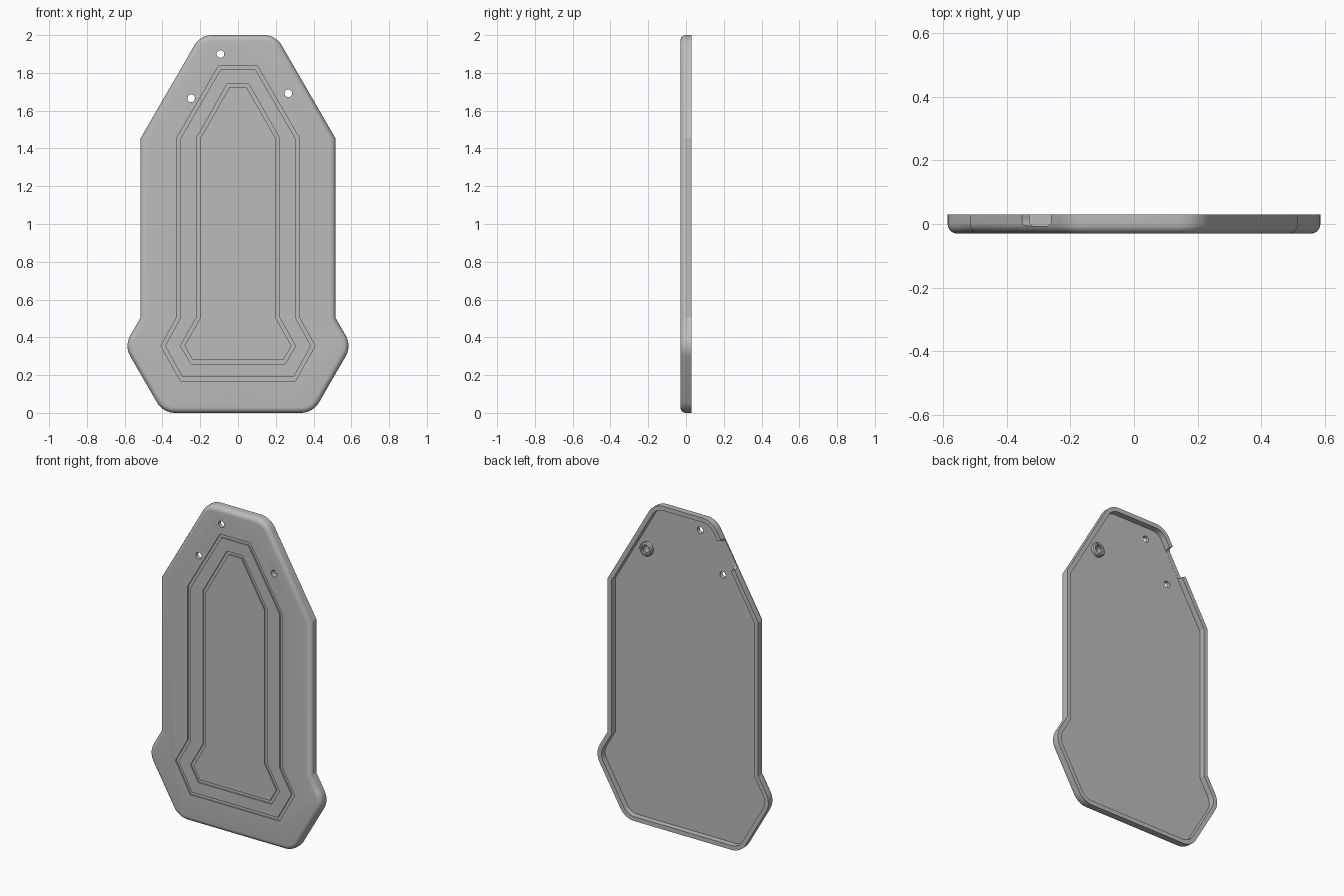
import bpy, bmesh, math
from mathutils import Vector

cube = bpy.data.objects.get("Cube")
if cube:
    bpy.data.objects.remove(cube, do_unlink=True)

FRONT, FLOOR, BACK = -0.03, -0.006, 0.03
WALL, FILLET = 0.027, 0.03

grey = bpy.data.materials.new("plain_grey")
grey.use_nodes = True
grey.diffuse_color = (0.5, 0.5, 0.5, 1)
grey.node_tree.nodes["Principled BSDF"].inputs["Base Color"].default_value = (0.5, 0.5, 0.5, 1)


def mirrored(half):
    """Close a right-hand half outline, listed bottom to top, across x = 0."""
    return [Vector(p) for p in half] + [Vector((-x, z)) for x, z in reversed(half)]


def offset(pts, d):
    """Move a counter-clockwise outline inward by d with mitred corners."""
    out = []
    for i, p in enumerate(pts):
        a = (p - pts[i - 1]).normalized()
        b = (pts[(i + 1) % len(pts)] - p).normalized()
        na, nb = Vector((-a.y, a.x)), Vector((-b.y, b.x))
        out.append(p + (na + nb) * (d / (1 + na.dot(nb))))
    return out


def round_corners(pts, which, r, steps=8):
    """Replace the chosen convex corners with arcs."""
    out = []
    for i, p in enumerate(pts):
        if i not in which:
            out.append(p)
            continue
        a = (p - pts[i - 1]).normalized()
        b = (pts[(i + 1) % len(pts)] - p).normalized()
        turn = a.angle(b)
        start = p - a * r * math.tan(turn / 2)
        centre = start + Vector((-a.y, a.x)) * r
        ang = math.atan2(-a.x, a.y)
        for k in range(steps + 1):
            t = ang + turn * k / steps
            out.append(centre + Vector((math.cos(t), math.sin(t))) * r)
    return out


def at_depth(pts, y):
    return [Vector((p.x, y, p.y)) for p in pts]


def circle(x, z, r, n=32):
    return [Vector((x + r * math.cos(math.tau * k / n), z + r * math.sin(math.tau * k / n)))
            for k in range(n)]


def loft(name, loops, ring=False):
    """Skin matching loops; either cap both ends or join last to first."""
    bm = bmesh.new()
    rows = [[bm.verts.new(p) for p in loop] for loop in loops]
    pairs = list(zip(rows, rows[1:])) + ([(rows[-1], rows[0])] if ring else [])
    for lo, hi in pairs:
        for i in range(len(lo)):
            bm.faces.new((lo[i - 1], lo[i], hi[i], hi[i - 1]))
    if not ring:
        bm.faces.new(rows[0])
        bm.faces.new(rows[-1])
    bmesh.ops.recalc_face_normals(bm, faces=bm.faces)
    mesh = bpy.data.meshes.new(name)
    bm.to_mesh(mesh)
    bm.free()
    mesh.materials.append(grey)
    ob = bpy.data.objects.new(name, mesh)
    bpy.context.collection.objects.link(ob)
    return ob


def activate(ob):
    bpy.ops.object.select_all(action='DESELECT')
    ob.select_set(True)
    bpy.context.view_layer.objects.active = ob


def cut(ob, cutter):
    cutter.hide_render = True
    mod = ob.modifiers.new("cut", 'BOOLEAN')
    mod.operation, mod.solver, mod.object = 'DIFFERENCE', 'EXACT', cutter
    activate(ob)
    bpy.ops.object.modifier_apply(modifier=mod.name)
    bpy.data.objects.remove(cutter, do_unlink=True)


# Hollow cover: filleted front, straight side, rim and recessed back
outline = mirrored([(0.397, 0), (0.602, 0.355), (0.515, 0.505), (0.515, 1.455), (0.2, 2)])
outline = round_corners(outline, (0, 1, 4, 5, 8, 9), 0.11)
loops = []
for k in range(7):
    t = math.pi / 2 * k / 6
    loops.append(at_depth(offset(outline, FILLET * (1 - math.sin(t))),
                          FRONT + FILLET * (1 - math.cos(t))))
loops.append(at_depth(outline, BACK))
inner = offset(outline, WALL)
loops += [at_depth(inner, BACK), at_depth(inner, FLOOR)]
cover = loft("cover", loops)

# Two engraved grooves on the front
grooves = [
    [(0.305, 0.17), (0.408, 0.355), (0.325, 0.505), (0.325, 1.455), (0.103, 1.837)],
    [(0.25, 0.26), (0.305, 0.355), (0.22, 0.505), (0.22, 1.455), (0.055, 1.745)],
]
for half in grooves:
    outer = mirrored(half)
    inside = offset(outer, 0.019)
    cut(cover, loft("groove_cutter", [
        at_depth(outer, FRONT - 0.02), at_depth(outer, FRONT + 0.008),
        at_depth(inside, FRONT + 0.008), at_depth(inside, FRONT - 0.02)], ring=True))

# Three through holes
boss_x, boss_z = 0.267, 1.692
for x, z in [(-0.093, 1.9), (-0.248, 1.665), (boss_x, boss_z)]:
    ring = circle(x, z, 0.02)
    cut(cover, loft("hole_cutter", [at_depth(ring, -0.1), at_depth(ring, 0.1)]))

# Round-bottomed notch through the sloping rim on the right
along = Vector((0.5, 0, 0.866))
outward = Vector((-0.866, 0, 0.5))
centre = Vector((-0.306, 0, 1.817))
half_len, base, r = 0.092, FLOOR + 0.0005, 0.02
profile = [(half_len, 0.1), (-half_len, 0.1)]
for side, first in ((-1, math.pi), (1, 1.5 * math.pi)):
    for k in range(7):
        t = first + math.pi / 2 * k / 6
        profile.append((side * (half_len - r) + r * math.cos(t), base + r + r * math.sin(t)))
cut(cover, loft("notch_cutter", [
    [centre + along * u + Vector((0, y, 0)) + outward * d for u, y in profile]
    for d in (-0.045, 0.05)]))

# Hollow screw boss behind the left hole
boss_profile = [(0.042, FLOOR - 0.001), (0.042, 0.012), (0.036, 0.018), (0.027, 0.018),
                (0.027, 0.006), (0.02, 0.006), (0.02, FLOOR - 0.001)]
boss = loft("screw_boss", [at_depth(circle(boss_x, boss_z, rad), y) for rad, y in boss_profile],
            ring=True)

for ob in (cover, boss):
    activate(ob)
    bpy.ops.object.shade_smooth_by_angle(angle=math.radians(28))
